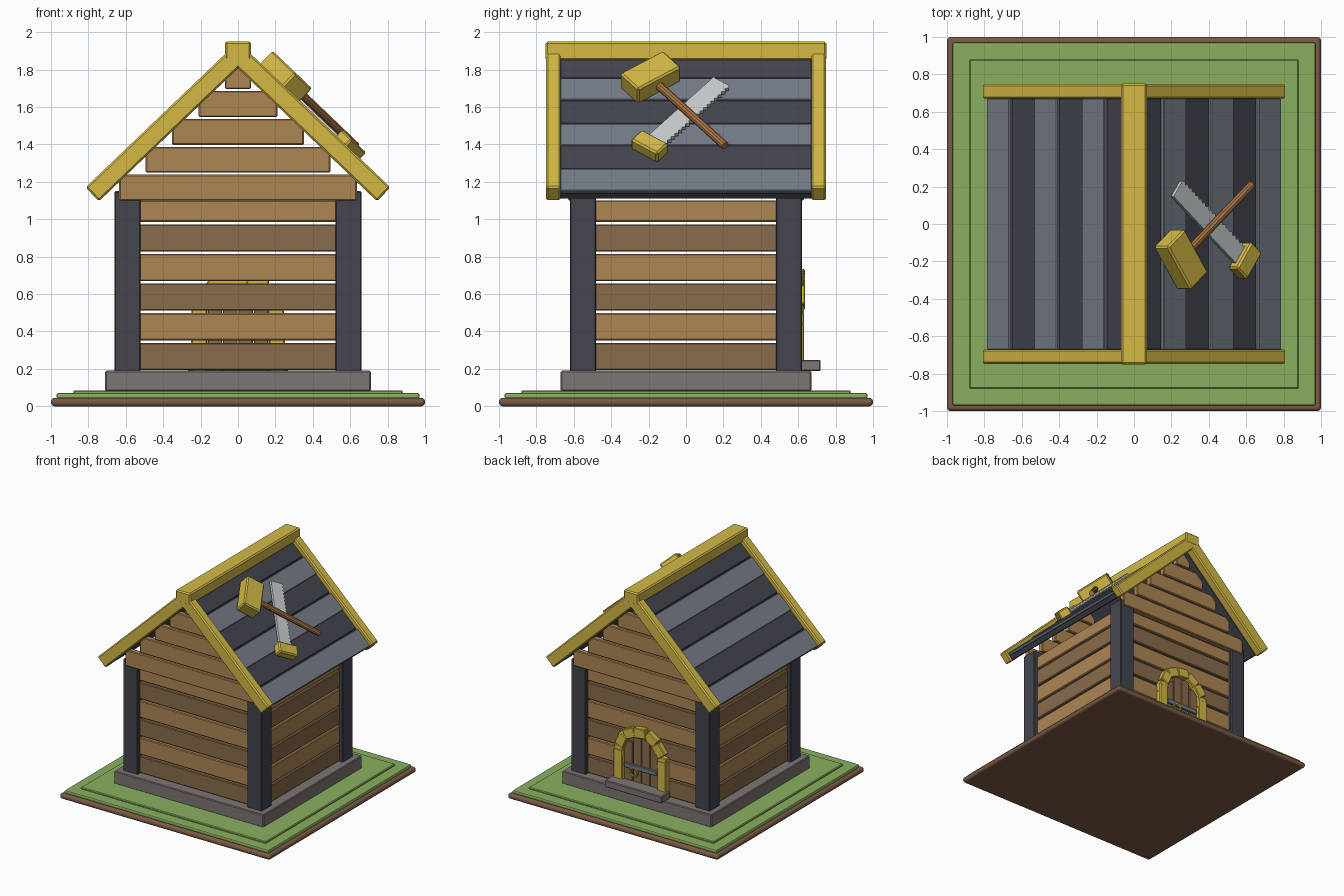
import bpy, bmesh, math
from mathutils import Matrix, Vector

cube = bpy.data.objects.get("Cube")
if cube:
    bpy.data.objects.remove(cube, do_unlink=True)


def material(name, hex_code):
    srgb = [int(hex_code[i:i + 2], 16) / 255 for i in (0, 2, 4)]
    colour = [((c + 0.055) / 1.055) ** 2.4 for c in srgb] + [1]
    m = bpy.data.materials.new(name)
    m.use_nodes = True
    m.diffuse_color = colour
    m.node_tree.nodes["Principled BSDF"].inputs["Base Color"].default_value = colour
    return m


wood_light = material("light_wood", "AE8654")
wood_dark = material("dark_wood", "896C4B")
slate_light = material("light_slate", "757C88")
slate_dark = material("dark_slate", "44454F")
yellow = material("yellow_paint", "D4B945")
stone = material("grey_stone", "7D7673")
grass = material("green_grass", "8AB060")
soil = material("brown_soil", "7C5B46")
steel = material("pale_steel", "C8CCCE")
handle_wood = material("handle_wood", "A87343")


def finish(name, bm, mat, matrix, bevel=0.0, segments=1):
    bmesh.ops.transform(bm, matrix=matrix, verts=bm.verts)
    bmesh.ops.recalc_face_normals(bm, faces=bm.faces)
    mesh = bpy.data.meshes.new(name)
    bm.to_mesh(mesh)
    bm.free()
    mesh.materials.append(mat)
    ob = bpy.data.objects.new(name, mesh)
    bpy.context.collection.objects.link(ob)
    if bevel:
        mod = ob.modifiers.new("edge_bevel", "BEVEL")
        mod.width, mod.segments = bevel, segments
    return ob


def box(name, mat, xs, ys, zs, matrix=Matrix(), bevel=0.006, segments=1):
    """Box spanning the given ranges, then moved by the matrix."""
    bm = bmesh.new()
    bmesh.ops.create_cube(bm, size=1)
    for v in bm.verts:
        v.co = Vector([(r[0] + r[1]) / 2 + c * (r[1] - r[0])
                       for r, c in zip((xs, ys, zs), v.co)])
    return finish(name, bm, mat, matrix, bevel, segments)


def sym(r):
    return (-r, r)


def spin(degrees, axis="Z"):
    return Matrix.Rotation(math.radians(degrees), 4, axis)


# Ground and foundation
box("soil_slab", soil, sym(1), sym(1), (0, 0.045), bevel=0.02, segments=3)
box("grass_lower", grass, sym(0.97), sym(0.97), (0.04, 0.071), bevel=0.01, segments=2)
box("grass_upper", grass, sym(0.88), sym(0.88), (0.06, 0.085))
box("foundation", stone, sym(0.71), sym(0.67), (0.08, 0.19))

# Corner posts
for sx in (-1, 1):
    for sy in (-1, 1):
        box("corner_post", slate_dark, sorted((sx * 0.52, sx * 0.66)),
            sorted((sy * 0.48, sy * 0.62)), (0.185, 1.15))

# Wall planks with open gaps, alternating colour
for i in range(6):
    z = 0.194 + i * 0.1585
    zs = (z, min(z + 0.145, 1.1))
    mat = wood_light if i % 2 else wood_dark
    for turn in (0, 180):
        box("end_wall_plank", mat, sym(0.53), (-0.59, -0.54), zs, spin(turn))
        box("side_wall_plank", mat, (0.58, 0.63), sym(0.49), zs, spin(turn))

# Stepped gable planks
for i in range(5):
    z = 1.1 + i * 0.149
    for turn in (0, 180):
        box("gable_plank", wood_light, sym(0.635 - i * 0.1415), (-0.63, -0.58),
            (z, min(z + 0.138, 1.81)), spin(turn))

# Roof: local x runs downhill, local z is the outward normal
slope = Matrix.Translation((0, 0, 1.949)) @ spin(43.7, "Y")
for turn in (0, 180):
    side = spin(turn) @ slope
    box("roof_panel", slate_dark, (0.05, 1.115), sym(0.675), (-0.1, -0.05), side)
    for i in range(6):
        low = 1.119 - i * 0.1755
        light = i % 2 == 0
        box("roof_board", slate_light if light else slate_dark,
            (low - (0.168 if light else 0.18), low), sym(0.672),
            (-0.055, -0.03 if light else -0.038), side, bevel=0.004)
    for ys in ((-0.749, -0.67), (0.67, 0.749)):
        box("roof_trim", yellow, (0.0, 1.127), ys, (-0.103, 0), side, bevel=0.01)
box("ridge_beam", yellow, sym(0.07), sym(0.75), (1.85, 1.95), bevel=0.01)

# Mallet lying on the left roof slope
mallet = slope @ Matrix.Translation((0.313, -0.19, 0)) @ spin(37.2)
box("mallet_head", yellow, sym(0.08), sym(0.145), (-0.02, 0.093), mallet, bevel=0.01)
bm = bmesh.new()
bmesh.ops.create_cone(bm, cap_ends=True, segments=10, radius1=0.023, radius2=0.023, depth=0.66)
finish("mallet_handle", bm, handle_wood,
       mallet @ Matrix.Translation((0.33, 0, 0.032)) @ spin(90, "Y"))

# Saw with a toothed blade
saw = slope @ Matrix.Translation((0.816, -0.195, 0)) @ spin(142.3)
box("saw_handle", yellow, sym(0.05), sym(0.09), (-0.03, 0.045), saw, bevel=0.01)
bm = bmesh.new()
outline = [(0.63, 0.055), (0, 0.055)]
teeth = 20
for i in range(teeth):
    outline += [(0.63 * i / teeth, -0.048), (0.63 * (i + 0.5) / teeth, -0.062)]
outline.append((0.63, -0.048))
face = bm.faces.new([bm.verts.new((x, y, -0.012)) for x, y in outline])
top = bmesh.ops.extrude_face_region(bm, geom=[face])["geom"]
bmesh.ops.translate(bm, vec=(0, 0, 0.022),
                    verts=[g for g in top if isinstance(g, bmesh.types.BMVert)])
finish("saw_blade", bm, steel, saw)

# Back door: planks, pillars, arch stones, strap, ring and step
for i in range(4):
    x = -0.165 + i * 0.0825
    box("door_plank", wood_dark, (x + 0.002, x + 0.08), (0.575, 0.606),
        (0.19, 0.64 if i in (1, 2) else 0.58), bevel=0.004)
for xs in ((-0.25, -0.165), (0.165, 0.25)):
    box("door_pillar", yellow, xs, (0.57, 0.632), (0.19, 0.5))
for i in range(7):
    tilt = spin(-i * 30 + (7 if i % 2 else -5), "Y")
    spot = Matrix.Translation((0.205 * math.cos(math.pi * i / 6), 0.6,
                               0.48 + 0.205 * math.sin(math.pi * i / 6)))
    box("arch_stone", yellow, sym(0.042), (-0.03, 0.036 if i % 2 else 0.03),
        sym(0.055), spot @ tilt)
box("door_strap", slate_light, sym(0.155), (0.6, 0.622), (0.355, 0.395), bevel=0.004)
bpy.ops.mesh.primitive_torus_add(location=(0.06, 0.622, 0.335), rotation=(math.pi / 2, 0, 0),
                                 major_radius=0.035, minor_radius=0.008,
                                 major_segments=16, minor_segments=6)
ring = bpy.context.object
ring.name = "door_ring"
ring.data.materials.append(yellow)
box("door_step", stone, sym(0.27), (0.6, 0.72), (0.188, 0.248))
